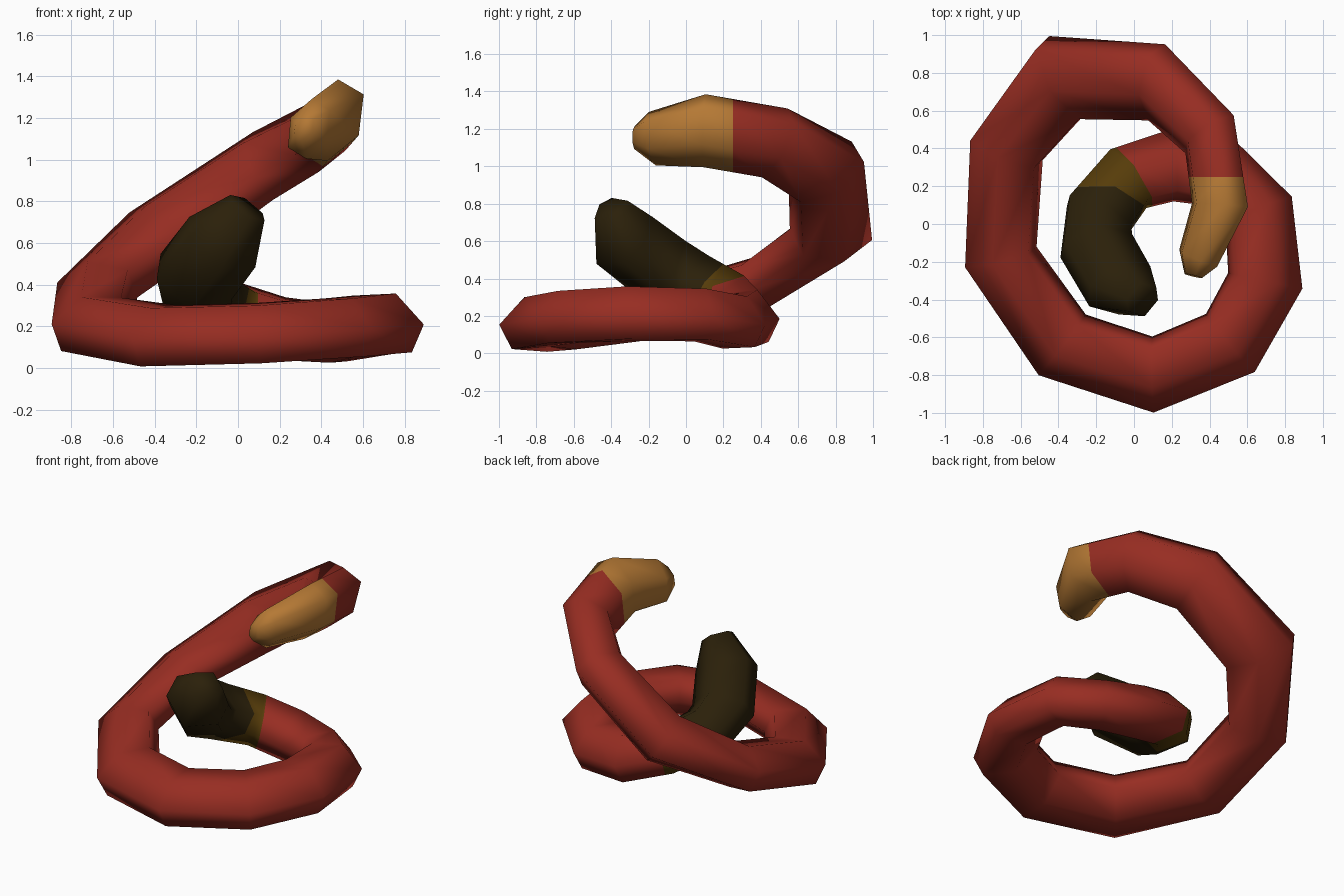
import bpy, bmesh
from math import cos, sin, radians
from mathutils import Vector

old = bpy.data.objects.get("Cube")
if old:
    bpy.data.objects.remove(old, do_unlink=True)


def material(name, rgb):
    m = bpy.data.materials.new(name)
    m.use_nodes = True
    m.diffuse_color = (*rgb, 1)
    bsdf = next(n for n in m.node_tree.nodes if n.type == 'BSDF_PRINCIPLED')
    bsdf.inputs["Base Color"].default_value = (*rgb, 1)
    return m


RED, TAN, OLIVE, DARK = range(4)
materials = [material("brick red", (0.31, 0.026, 0.016)),
             material("tan", (0.46, 0.19, 0.035)),
             material("olive brown", (0.095, 0.046, 0.003)),
             material("dark brown", (0.024, 0.0145, 0.003))]

# Centreline from the dark inner tip to the raised tan tip: x, y, z, radius
path = [(0.045, -0.4, 0.77, 0.1), (-0.075, -0.33, 0.605, 0.195),
        (-0.2, -0.115, 0.44, 0.2), (-0.185, 0.05, 0.355, 0.19),
        (-0.03, 0.24, 0.265, 0.18), (0.2, 0.31, 0.19, 0.187),
        (0.47, 0.26, 0.165, 0.18), (0.66, 0.075, 0.205, 0.185),
        (0.695, -0.3, 0.212, 0.197), (0.51, -0.63, 0.195, 0.197),
        (0.1, -0.797, 0.168, 0.198), (-0.38, -0.64, 0.155, 0.2),
        (-0.705, -0.175, 0.21, 0.193), (-0.675, 0.39, 0.375, 0.198),
        (-0.37, 0.775, 0.635, 0.235), (0.12, 0.75, 0.97, 0.213),
        (0.4, 0.475, 1.125, 0.193), (0.455, 0.1, 1.19, 0.193),
        (0.34, -0.18, 1.148, 0.142), (0.315, -0.275, 1.155, 0.062)]
centres = [Vector(p[:3]) for p in path]
last = len(path) - 1
tangents = [(centres[min(i + 1, last)] - centres[max(i - 1, 0)]).normalized()
            for i in range(len(path))]

# Carry one reference direction along the path without twist, both ways
seed = 14
side = {seed: Vector((-0.34, 0.94, -0.13))}
side[seed] = (side[seed] - tangents[seed] * side[seed].dot(tangents[seed])).normalized()
for step, stop in ((1, last), (-1, 0)):
    i = seed
    while i != stop:
        turn = tangents[i].rotation_difference(tangents[i + step])
        side[i + step] = turn @ side[i]
        i += step

# Six-sided cross-sections, rounder at the dark end and flatter along the body
rings = []
for i, p in enumerate(path):
    v, w = side[i], tangents[i].cross(side[i])
    flat = min(1, max(0.75, 1.05 - 0.03 * i))
    section = [(a + half, r) for half in (0, 180)
               for a, r in ((0, 1), (43, 1.02), (110, flat))]
    rings.append([centres[i] + (v * cos(radians(a)) + w * sin(radians(a))) * r * p[3]
                  for a, r in section])


def cut(i, point, normal):
    """Ring where a plane crosses the stretch from ring i to the next."""
    point, normal = Vector(point), Vector(normal)
    ring = []
    for a, b in zip(rings[i], rings[i + 1]):
        t = (point - a).dot(normal) / (b - a).dot(normal)
        ring.append(a.lerp(b, min(0.97, max(0.03, t))))
    return ring


# Extra rings where the colour changes, and the colour of each stretch
dark_to_olive = cut(3, (-0.03, 0.17, 0.46), (-0.25, -0.96, 0.6))
olive_to_red = cut(4, (0, 0.25, 0.25), (0.84, 0.54, -0.2))
red_to_tan = cut(16, (0, 0.25, 0), (0, -1, 0))
stretches = [(rings[:4] + [dark_to_olive], DARK),
             ([dark_to_olive, rings[4], olive_to_red], OLIVE),
             ([olive_to_red] + rings[5:17] + [red_to_tan], RED),
             ([red_to_tan] + rings[17:], TAN)]

# Skin the rings into one tube with flat end caps
bm = bmesh.new()
previous = None
for loops, colour in stretches:
    for k, ring in enumerate(loops):
        if k == 0 and previous:
            continue
        verts = [bm.verts.new(c) for c in ring]
        if previous:
            for j in range(len(verts)):
                n = (j + 1) % len(verts)
                f = bm.faces.new((previous[j], previous[n], verts[n], verts[j]))
                f.material_index = colour
        else:
            bm.faces.new(verts[::-1]).material_index = DARK
        previous = verts
bm.faces.new(previous).material_index = TAN
bmesh.ops.recalc_face_normals(bm, faces=bm.faces)

mesh = bpy.data.meshes.new("coiled_body")
bm.to_mesh(mesh)
bm.free()
for m in materials:
    mesh.materials.append(m)
body = bpy.data.objects.new("coiled_body", mesh)
bpy.context.collection.objects.link(body)
bpy.ops.object.select_all(action='DESELECT')
body.select_set(True)
bpy.context.view_layer.objects.active = body
bpy.ops.object.shade_smooth_by_angle(angle=radians(80))
